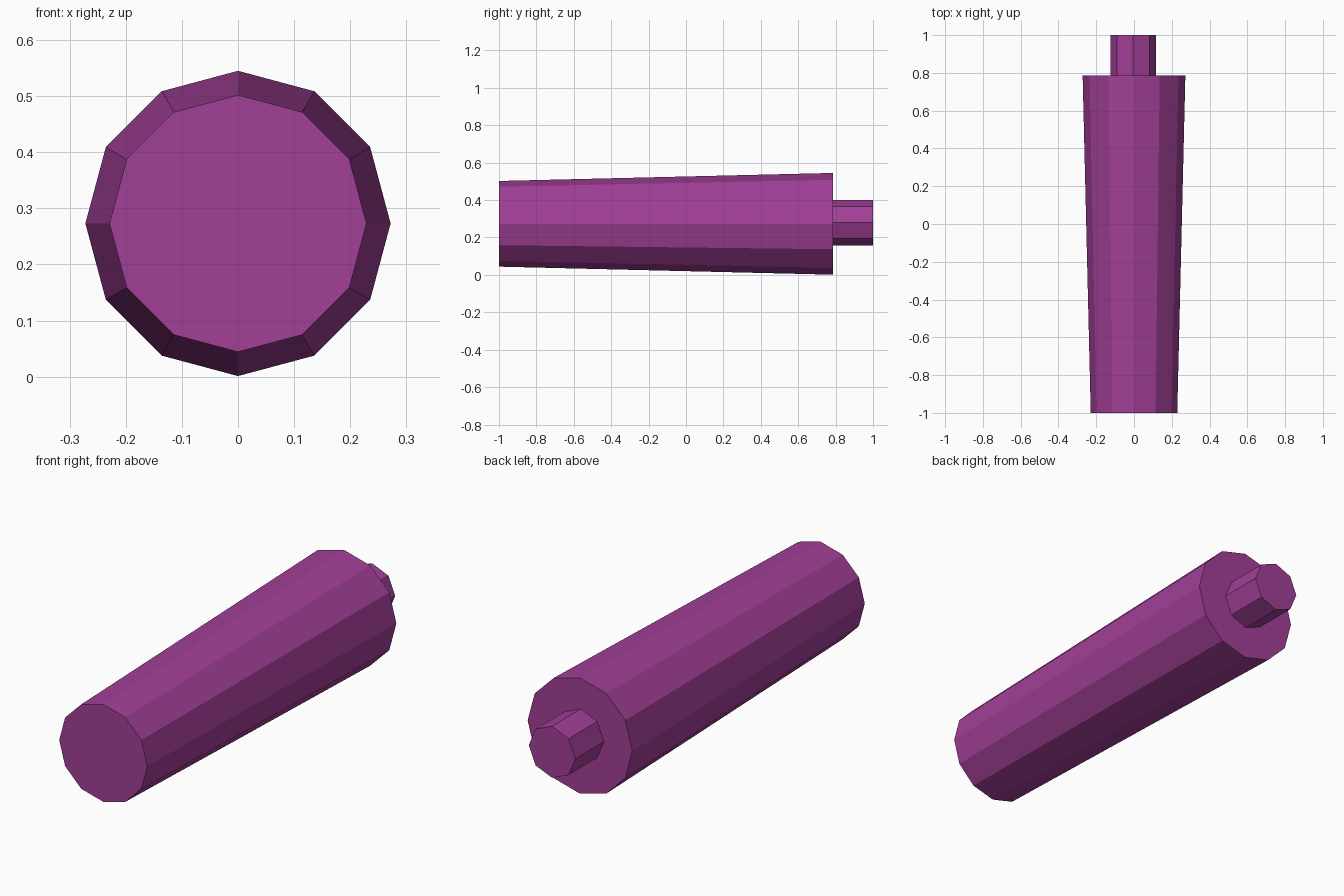
import bpy
import math

cube = bpy.data.objects.get("Cube")
if cube:
    bpy.data.objects.remove(cube, do_unlink=True)

# Single plum colour
plum = bpy.data.materials.new("plum purple")
plum.use_nodes = True
colour = (0.36, 0.05, 0.31, 1.0)
plum.diffuse_color = colour
plum.node_tree.nodes["Principled BSDF"].inputs["Base Color"].default_value = colour


def rod(name, sides, front_radius, back_radius, y_front, y_back, x, z):
    """Flat-sided, capped rod running from front to back along y."""
    bpy.ops.mesh.primitive_cone_add(
        vertices=sides, radius1=front_radius, radius2=back_radius,
        depth=y_back - y_front, end_fill_type='NGON',
        location=(x, (y_front + y_back) / 2, z),
        rotation=(-math.pi / 2, 0, 0))
    obj = bpy.context.object
    obj.name = name
    obj.data.materials.append(plum)
    bpy.ops.object.shade_flat()
    return obj


# Tapered main barrel, widest at the back
rod("tapered_barrel", 12, 0.229, 0.272, -1.0, 0.787, 0.0, 0.273)

# Short peg on the back, slightly off the barrel's axis
rod("back_peg", 8, 0.121, 0.121, 0.787, 1.0, -0.004, 0.279)
